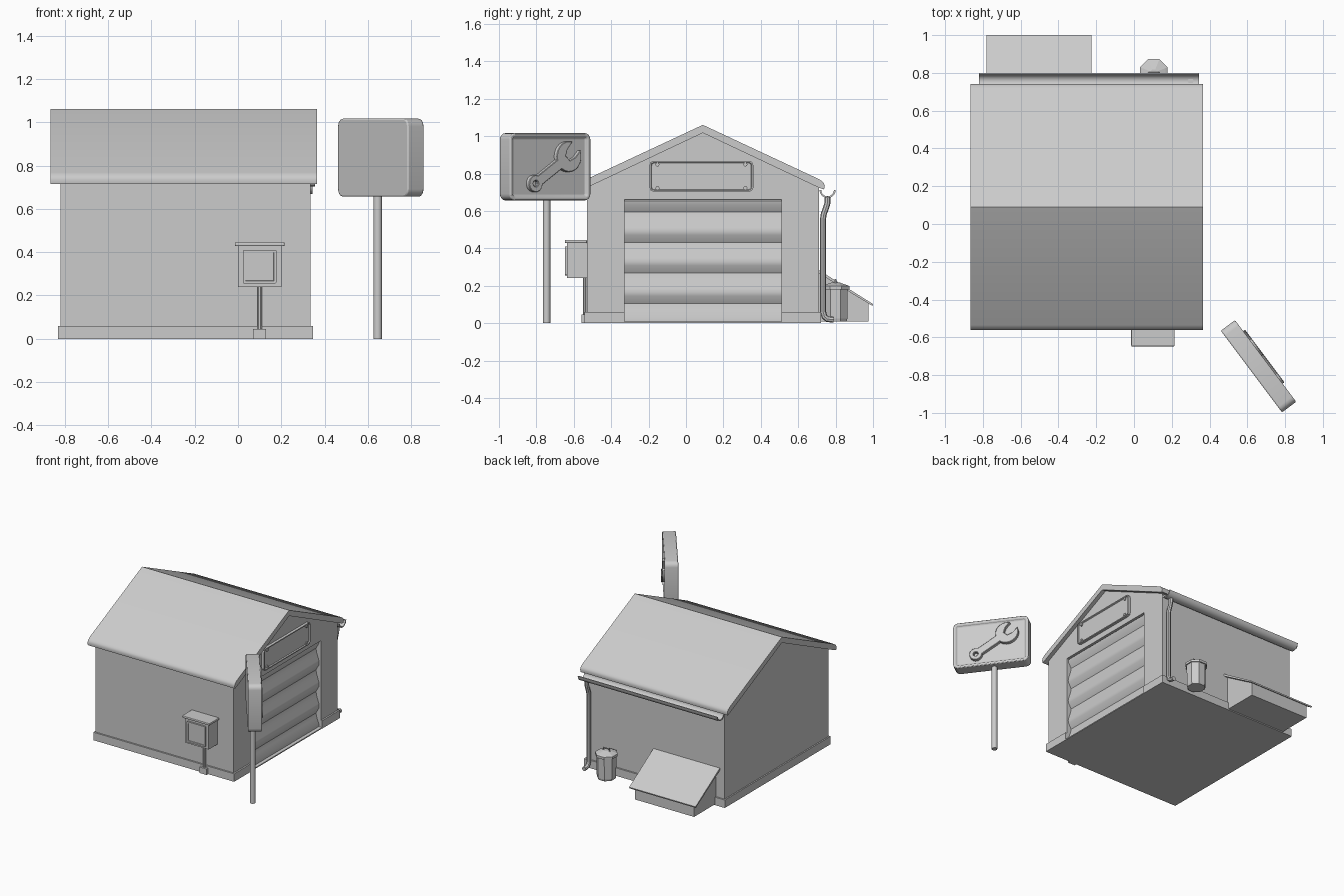
import bpy, bmesh
from math import sin, cos, radians, pi
from mathutils import Matrix, Vector

cube = bpy.data.objects.get("Cube")
if cube:
    bpy.data.objects.remove(cube, do_unlink=True)

grey = bpy.data.materials.new("plain_grey")
grey.use_nodes = True
grey.diffuse_color = (0.6, 0.6, 0.6, 1)
grey.node_tree.nodes["Principled BSDF"].inputs["Base Color"].default_value = (0.6, 0.6, 0.6, 1)


def frame(a, b, c, origin=(0, 0, 0)):
    """Matrix whose columns are the two profile axes, the extrusion axis and the origin."""
    m = Matrix((a, b, c)).transposed().to_4x4()
    m.translation = Vector(origin)
    return m


X, Y, Z = Vector((1, 0, 0)), Vector((0, 1, 0)), Vector((0, 0, 1))
SIDE = frame(Y, Z, X)       # profile in y-z, extruded along x
FRONT = frame(X, Z, -Y)     # profile in x-z, extruded towards the front


def finish(name, bm, bevel=0, smooth=False):
    bmesh.ops.recalc_face_normals(bm, faces=bm.faces)
    mesh = bpy.data.meshes.new(name)
    bm.to_mesh(mesh)
    bm.free()
    obj = bpy.data.objects.new(name, mesh)
    bpy.context.collection.objects.link(obj)
    mesh.materials.append(grey)
    if bevel:
        mod = obj.modifiers.new("soft_edges", "BEVEL")
        mod.width, mod.segments, mod.limit_method = bevel, 2, "ANGLE"
    if smooth:
        shade(obj)
    return obj


def shade(obj):
    bpy.ops.object.select_all(action="DESELECT")
    obj.select_set(True)
    bpy.context.view_layer.objects.active = obj
    bpy.ops.object.shade_smooth_by_angle(angle=radians(35))


def prism(name, pts, m, c0, c1, rim=0, sink=0, **kw):
    """Extrude a profile from c0 to c1; optionally sink a panel inside a rim."""
    bm = bmesh.new()
    base = bm.faces.new([bm.verts.new(m @ Vector((a, b, c0))) for a, b in pts])
    push = m.to_3x3() @ Z
    ext = bmesh.ops.extrude_face_region(bm, geom=[base], use_keep_orig=True)["geom"]
    bmesh.ops.translate(bm, verts=[v for v in ext if isinstance(v, bmesh.types.BMVert)],
                        vec=push * (c1 - c0))
    bmesh.ops.recalc_face_normals(bm, faces=bm.faces)
    if rim:
        top = max(bm.faces, key=lambda f: f.calc_center_median().dot(push))
        for width, drop in ((rim, 0), (sink / 2, sink)):
            bmesh.ops.inset_individual(bm, faces=[top], thickness=width)
            bmesh.ops.translate(bm, verts=top.verts, vec=-push * drop)
    return finish(name, bm, **kw)


def box(name, x0, x1, y0, y1, z0, z1, **kw):
    return prism(name, [(y0, z0), (y1, z0), (y1, z1), (y0, z1)], SIDE, x0, x1, **kw)


def arc(cx, cy, r, a0, a1, n):
    return [(cx + r * cos(radians(a0 + (a1 - a0) * i / n)),
             cy + r * sin(radians(a0 + (a1 - a0) * i / n))) for i in range(n + 1)]


def rounded(w, h, r, cx=0, cy=0, n=4):
    pts = []
    for k, (sx, sy) in enumerate(((1, 1), (-1, 1), (-1, -1), (1, -1))):
        pts += arc(cx + sx * (w / 2 - r), cy + sy * (h / 2 - r), r, k * 90, k * 90 + 90, n)
    return pts


def lathe(name, profile, x, y, sides, **kw):
    """Stack of rings given as (radius, height), capped at both ends."""
    bm = bmesh.new()
    rings = [[bm.verts.new((x + r * cos(2 * pi * (i + .5) / sides),
                            y + r * sin(2 * pi * (i + .5) / sides), z))
              for i in range(sides)] for r, z in profile]
    for lo, hi in zip(rings, rings[1:]):
        for i in range(sides):
            j = (i + 1) % sides
            bm.faces.new((lo[i], lo[j], hi[j], hi[i]))
    bm.faces.new(rings[0])
    bm.faces.new(rings[-1])
    return finish(name, bm, **kw)


def curve(name, lines, closed=False, m=None, flat=False, **settings):
    """Poly curve turned into a mesh."""
    data = bpy.data.curves.new(name, "CURVE")
    data.dimensions = "2D" if flat else "3D"
    if flat:
        data.fill_mode = "BOTH"
    for key, value in settings.items():
        setattr(data, key, value)
    for line in lines:
        sp = data.splines.new("POLY")
        sp.points.add(len(line) - 1)
        for p, co in zip(sp.points, line):
            p.co = (*co, 0, 1) if len(co) == 2 else (*co, 1)
        sp.use_cyclic_u = closed
    obj = bpy.data.objects.new(name, data)
    bpy.context.collection.objects.link(obj)
    data.materials.append(grey)
    if m:
        obj.matrix_world = m
    bpy.ops.object.select_all(action="DESELECT")
    obj.select_set(True)
    bpy.context.view_layer.objects.active = obj
    bpy.ops.object.convert(target="MESH")
    shade(bpy.context.view_layer.objects.active)


# Walls: solid body plus a front layer with the door opening
MID, TOP, EAVE = 0.09, 1.03, 0.735
W0, W1, D0, D1, DTOP = -0.53, 0.71, -0.33, 0.51, 0.66
prism("walls", [(W0, 0), (W1, 0), (W1, EAVE), (MID, TOP), (W0, EAVE)], SIDE, -0.82, 0.28)
prism("door_wall", [(W0, 0), (D0, 0), (D0, DTOP), (D1, DTOP), (D1, 0), (W1, 0),
                    (W1, EAVE), (MID, TOP), (W0, EAVE)], SIDE, 0.28, 0.335)

# Plinth
box("plinth_body", -0.83, 0.28, W0 - .012, W1 + .012, 0, 0.06)
box("plinth_front_end", 0.28, 0.347, W0 - .012, D0, 0, 0.06)
box("plinth_back_end", 0.28, 0.347, D1, W1 + .012, 0, 0.06)

# Roof with rounded eaves
half = [(0, 1.06), (0.625, 0.768), (0.645, 0.752), (0.652, 0.735), (0.648, 0.715), (0.625, 0.722), (0, 1.017)]
prism("roof", [(MID + a, b) for a, b in half] + [(MID - a, b) for a, b in half[-2:0:-1]],
      SIDE, -0.865, 0.365, smooth=True)

# Corrugated roller door
wave = [(0.285, 0), (0.285, 0.008)]
for k in range(4):
    z = 0.105 + 0.163 * k
    wave += [(0.295, z), (0.318, z + .04), (0.322, z + .06), (0.318, z + .08), (0.301, z + .13)]
wave = [(x, min(z, DTOP)) for x, z in wave if z < DTOP]
wave[1:1] = [(0.318, 0), (0.318, 0.03), (0.301, 0.075)]
wave = [p for p in wave if p != (0.285, 0.008)] + [(0.312, DTOP), (0.27, DTOP), (0.27, 0)]
prism("roller_door", wave, FRONT, -D1, -D0, smooth=True)
box("door_sill", 0.28, 0.345, D0, D1, 0, 0.008)

# Name plate over the door with corner bolts
prism("gable_plate", rounded(0.555, 0.165, 0.022, 0.0825, 0.785, 2), SIDE, 0.33, 0.355, rim=0.008, sink=0.008)
for sy in (-1, 1):
    for sz in (-1, 1):
        prism("plate_bolt", arc(0.0825 + sy * .235, 0.785 + sz * .063, 0.011, 0, 315, 7), SIDE, 0.34, 0.356)

# Gutter and downpipe
prism("gutter", arc(0.757, 0.712, 0.043, 180, 360, 10) + arc(0.757, 0.712, 0.034, 360, 180, 10),
      SIDE, -0.82, 0.345, smooth=True)
pipe = [(0.757, 0.68), (0.757, 0.645), (0.75, 0.62), (0.737, 0.585), (0.733, 0.56),
        (0.733, 0.06), (0.74, 0.035), (0.755, 0.022), (0.79, 0.018)]
curve("downpipe", [[(0.3, y, z) for y, z in pipe]], bevel_depth=0.016, bevel_resolution=2, use_fill_caps=True)

# Meter box with lid, door panel, conduit and foot
box("meter_box", 0, 0.2, -0.635, -0.53, 0.24, 0.43)
box("meter_lid", -0.015, 0.215, -0.648, -0.53, 0.428, 0.445, bevel=0.005)
prism("meter_panel", rounded(0.155, 0.155, 0.006, 0.1, 0.333, 2), FRONT, 0.63, 0.648, rim=0.012, sink=0.006)
lathe("meter_conduit", [(0.011, 0.03), (0.011, 0.25)], 0.1, -0.541, 8, smooth=True)
box("conduit_foot", 0.07, 0.13, -0.56, -0.53, 0, 0.045)

# Dustbin with lid and handle
BX, BY = 0.105, 0.8
lathe("bin_body", [(0.064, 0.01), (0.068, 0.025), (0.07, 0.185)], BX, BY, 8)
lathe("bin_lid", [(0.079, 0.18), (0.079, 0.198), (0.068, 0.203), (0.02, 0.218)], BX, BY, 8)
curve("bin_handle", [[(BX + a, BY, z) for a, z in ((-.028, .205), (-.024, .232), (.024, .232), (.028, .205))]],
      bevel_depth=0.005, bevel_resolution=1)

# Sloping storage hatch
prism("hatch_box", [(0.7, 0.008), (0.975, 0.008), (0.975, 0.11), (0.7, 0.28)], SIDE, -0.75, -0.255)
prism("hatch_lid", [(0.7, 0.272), (0.997, 0.092), (1.0, 0.102), (0.7, 0.29)], SIDE, -0.78, -0.225)

# Roadside sign on a post
lathe("sign_post", [(0.02, 0), (0.02, 0.68)], 0.645, -0.745, 12, smooth=True)
SIGN = frame(Vector((-0.6, 0.8, 0)), Z, Vector((0.8, 0.6, 0)), (0.66, -0.7525, 0.836))
prism("sign_board", rounded(0.54, 0.36, 0.035), SIGN, -0.048, 0.046, rim=0.02, sink=0.014, bevel=0.006, smooth=True)

# Raised spanner with a hole in its handle
HEAD, TILT = 0.265, 16
slot = [(0.025, -0.034), (-0.012, -0.018), (-0.012, 0.018), (0.025, 0.034)]
c, s = cos(radians(TILT)), sin(radians(TILT))
outline = (arc(0, 0, 0.046, 37, 323, 12) + arc(HEAD, 0, 0.082, 200, 360 + TILT - 25, 9)
           + [(HEAD + a * c - b * s, a * s + b * c) for a, b in slot]
           + arc(HEAD, 0, 0.082, TILT + 25, 160, 9))
place = SIGN @ Matrix.Translation((-0.105, -0.09, 0.043)) @ Matrix.Rotation(radians(33), 4, "Z")
curve("spanner", [outline, arc(0, 0, 0.017, 0, 324, 9)], closed=True, m=place, flat=True,
      extrude=0.012, bevel_depth=0.003, bevel_resolution=0, offset=-0.003)
